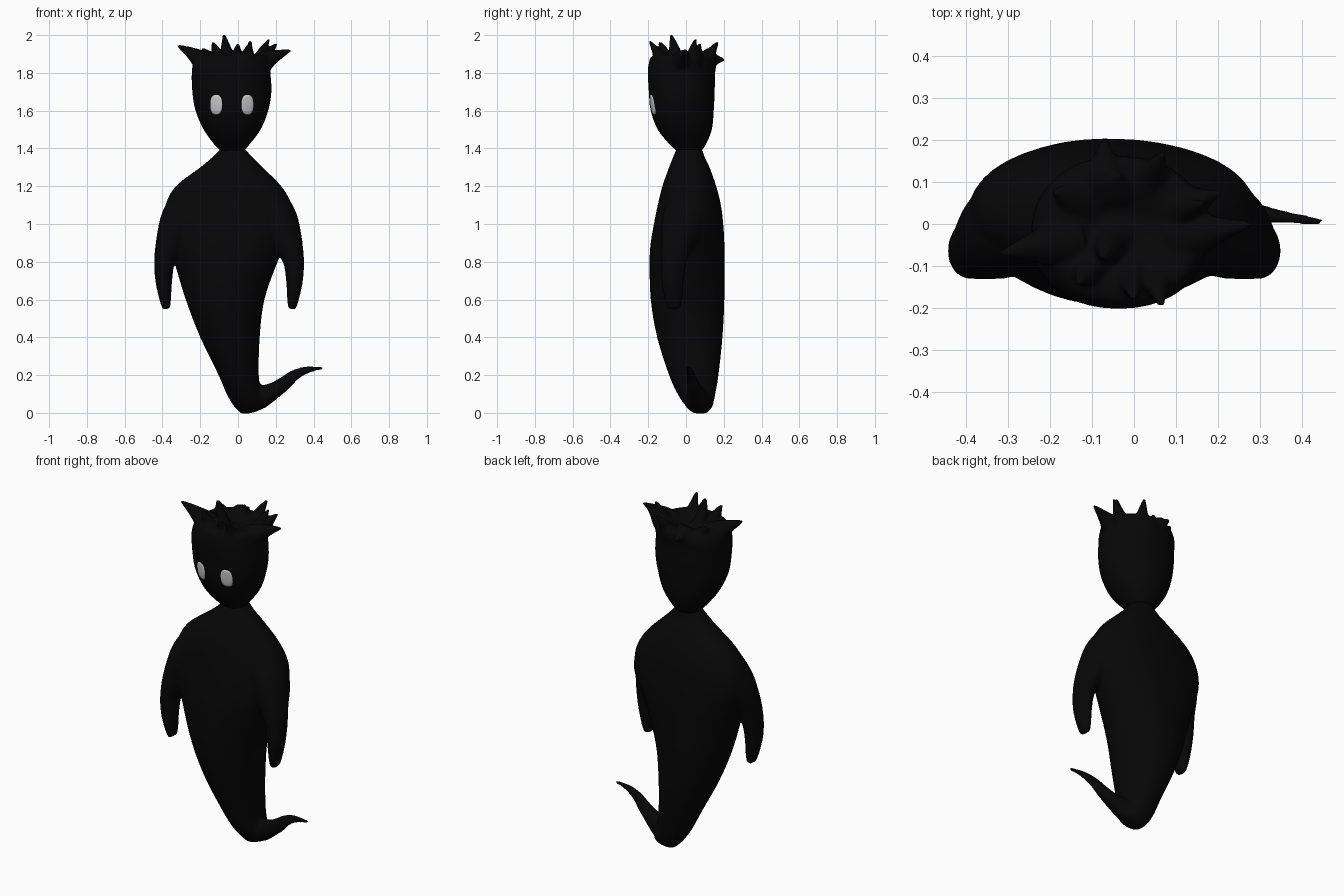
import bpy, bmesh, math
from mathutils import Vector
from mathutils.bvhtree import BVHTree

if "Cube" in bpy.data.objects:
    bpy.data.objects.remove(bpy.data.objects["Cube"])

SEG = 40


def material(name, color):
    m = bpy.data.materials.new(name)
    m.diffuse_color = (*color, 1)
    m.use_nodes = True
    m.node_tree.nodes["Principled BSDF"].inputs["Base Color"].default_value = m.diffuse_color
    return m


BLACK = material("black", (0.002, 0.002, 0.002))
WHITE = material("white", (1, 1, 1))


def refine(rows, n=4):
    """Catmull-Rom interpolation of a short table of rows."""
    out = []
    for i in range(len(rows) - 1):
        p0, p1 = rows[max(i - 1, 0)], rows[i]
        p2, p3 = rows[i + 1], rows[min(i + 2, len(rows) - 1)]
        for k in range(n):
            t = k / n
            out.append([0.5 * (2 * b + (c - a) * t + (2 * a - 5 * b + 4 * c - d) * t * t
                               + (3 * b - a - 3 * c + d) * t ** 3)
                        for a, b, c, d in zip(p0, p1, p2, p3)])
    return out + [list(rows[-1])]


def skin(bm, rings):
    """Bridge a list of point rings into a closed shell."""
    loops = [[bm.verts.new(p) for p in ring] for ring in rings]
    n = len(loops[0])
    for a, b in zip(loops, loops[1:]):
        for i in range(n):
            j = (i + 1) % n
            bm.faces.new((a[i], a[j], b[j], b[i]))
    bm.faces.new(loops[0][::-1])
    bm.faces.new(loops[-1])


def loft(bm, rows, n_front, n_back):
    """Horizontal sections from rows of z, x0, x1, y0, y1."""
    rings = []
    for z, x0, x1, y0, y1 in refine(rows):
        ring = []
        for i in range(SEG):
            a = 2 * math.pi * i / SEG
            c, s = math.cos(a), math.sin(a)
            e = 2 / (n_back if s > 0 else n_front)
            ring.append(((x0 + x1) / 2 + (x1 - x0) / 2 * math.copysign(abs(c) ** e, c),
                         (y0 + y1) / 2 + (y1 - y0) / 2 * math.copysign(abs(s) ** e, s), z))
        rings.append(ring)
    skin(bm, rings)


def tube(bm, rows, n=16):
    """Tapered tube from rows of x, y, z, radius, radius along y."""
    rows = refine(rows)
    pts = [Vector(r[:3]) for r in rows]
    rings = []
    for i, r in enumerate(rows):
        t = (pts[min(i + 1, len(pts) - 1)] - pts[max(i - 1, 0)]).normalized()
        b = t.cross(Vector((0, 1, 0))).normalized()
        a = b.cross(t)
        rings.append([pts[i] + a * r[4] * math.cos(2 * math.pi * k / n)
                      + b * r[3] * math.sin(2 * math.pi * k / n) for k in range(n)])
    skin(bm, rings)


def finish(bm, name, mat, voxel=0, smooth=0):
    bmesh.ops.recalc_face_normals(bm, faces=bm.faces)
    me = bpy.data.meshes.new(name)
    bm.to_mesh(me)
    bm.free()
    me.materials.append(mat)
    me.shade_smooth()
    ob = bpy.data.objects.new(name, me)
    bpy.context.collection.objects.link(ob)
    if voxel:
        m = ob.modifiers.new("merge", 'REMESH')
        m.mode, m.voxel_size, m.use_smooth_shade = 'VOXEL', voxel, True
        s = ob.modifiers.new("soften", 'SMOOTH')
        s.factor, s.iterations = 0.5, smooth
    return ob


# Body: torso, two arms and a curled tail fused together
bm = bmesh.new()
loft(bm, [
    (1.40, -.09, .035, -.05, .085), (1.35, -.14, .08, -.07, .10),
    (1.30, -.20, .13, -.09, .125), (1.20, -.33, .23, -.125, .16),
    (1.10, -.385, .285, -.15, .185), (1.00, -.395, .29, -.17, .197),
    (0.90, -.37, .255, -.187, .203), (0.80, -.338, .21, -.193, .203),
    (0.60, -.277, .14, -.187, .203), (0.40, -.20, .115, -.153, .193),
    (0.20, -.103, .11, -.09, .172), (0.10, -.06, .125, -.045, .155),
    (0.04, -.025, .14, -.005, .142), (.012, .0, .11, .02, .125),
    (-.003, .015, .06, .045, .105)], 2.0, 2.3)
arm = [(.13, .01, 1.15, .10, .11), (.195, -.005, 1.05, .108, .115), (.232, -.025, .97, .10, .11),
       (.268, -.05, .89, .077, .085), (.295, -.063, .80, .056, .068),
       (.299, -.07, .70, .045, .06), (.291, -.067, .60, .031, .047),
       (.285, -.065, .55, .02, .034)]
for side in (1, -1):
    tube(bm, [(-.047 + side * (x + .047), y, z, r, ry) for x, y, z, r, ry in arm])
tube(bm, [(.03, .075, .08, .075, .07), (.10, .065, .078, .066, .06), (.15, .055, .097, .055, .05),
          (.20, .045, .124, .044, .038), (.25, .035, .16, .038, .03),
          (.30, .025, .20, .03, .022), (.37, .015, .229, .02, .014),
          (.45, .005, .238, .009, .009)])
finish(bm, "body", BLACK, 0.01, 5)

# Head with a shallow crown and ridged tufts of hair sweeping outward
bm = bmesh.new()
loft(bm, [
    (1.385, -.09, .03, -.045, .08), (1.42, -.125, .06, -.085, .105),
    (1.50, -.182, .12, -.15, .137), (1.60, -.225, .16, -.187, .147),
    (1.70, -.242, .177, -.197, .152), (1.80, -.245, .172, -.202, .154),
    (1.85, -.235, .17, -.197, .162), (1.89, -.20, .155, -.18, .15),
    (1.89, -.15, .10, -.12, .09), (1.865, -.08, .03, -.05, .03)], 2.2, 2.2)
tufts = [  # base x, y, tip x, y, z, base radius
    (-.15, -.04, -.32, -.07, 1.945, .07), (-.09, -.09, -.135, -.14, 1.965, .06),
    (-.01, -.10, .0, -.18, 1.955, .055), (.05, -.11, .065, -.195, 1.97, .05),
    (-.05, -.04, -.075, -.08, 2.005, .06), (.11, -.03, .28, .0, 1.92, .065),
    (.11, .04, .205, .075, 1.955, .055), (.09, .02, .165, .05, 1.98, .05),
    (.03, .09, .07, .17, 1.965, .055), (-.07, .09, -.07, .205, 1.87, .065),
    (-.13, .05, -.19, .08, 1.93, .06), (-.03, .07, -.04, .12, 1.93, .05)]
for bx, by, tx, ty, tz, r in tufts:
    mx, my, mz = bx + (tx - bx) * .6, by + (ty - by) * .6, 1.87 + (tz - 1.87) * .5
    tube(bm, [(bx, by, 1.84, r, r), (bx + (mx - bx) * .5, by + (my - by) * .5, 1.873, r * .75, r * .75),
              (mx, my, mz, r * .45, r * .45), (tx, ty, tz, .007, .007)], 12)
head = finish(bm, "head", BLACK, 0.008, 4)

# Eyes: oval patches laid on the face
bpy.context.view_layer.update()
face = BVHTree.FromObject(head, bpy.context.evaluated_depsgraph_get())
for name, cx in (("eye_left", -.115), ("eye_right", .05)):
    bm = bmesh.new()
    rings = []
    for k in range(7):
        f = .02 + .98 * k / 6
        ring = []
        for i in range(32):
            a = 2 * math.pi * i / 32
            c, s = math.cos(a), math.sin(a)
            x = cx + .034 * f * math.copysign(abs(c) ** .8, c)
            z = 1.632 + .056 * f * math.copysign(abs(s) ** .8, s)
            hit, nor, _, _ = face.ray_cast(Vector((x, -1, z)), Vector((0, 1, 0)))
            ring.append(hit + nor * (.003 if k < 6 else -.002))
        rings.append(ring)
    # back ring sits inside the head to close the shell
    rings.append([p + Vector((0, .01, 0)) for p in rings[-1]])
    skin(bm, rings)
    finish(bm, name, WHITE)
